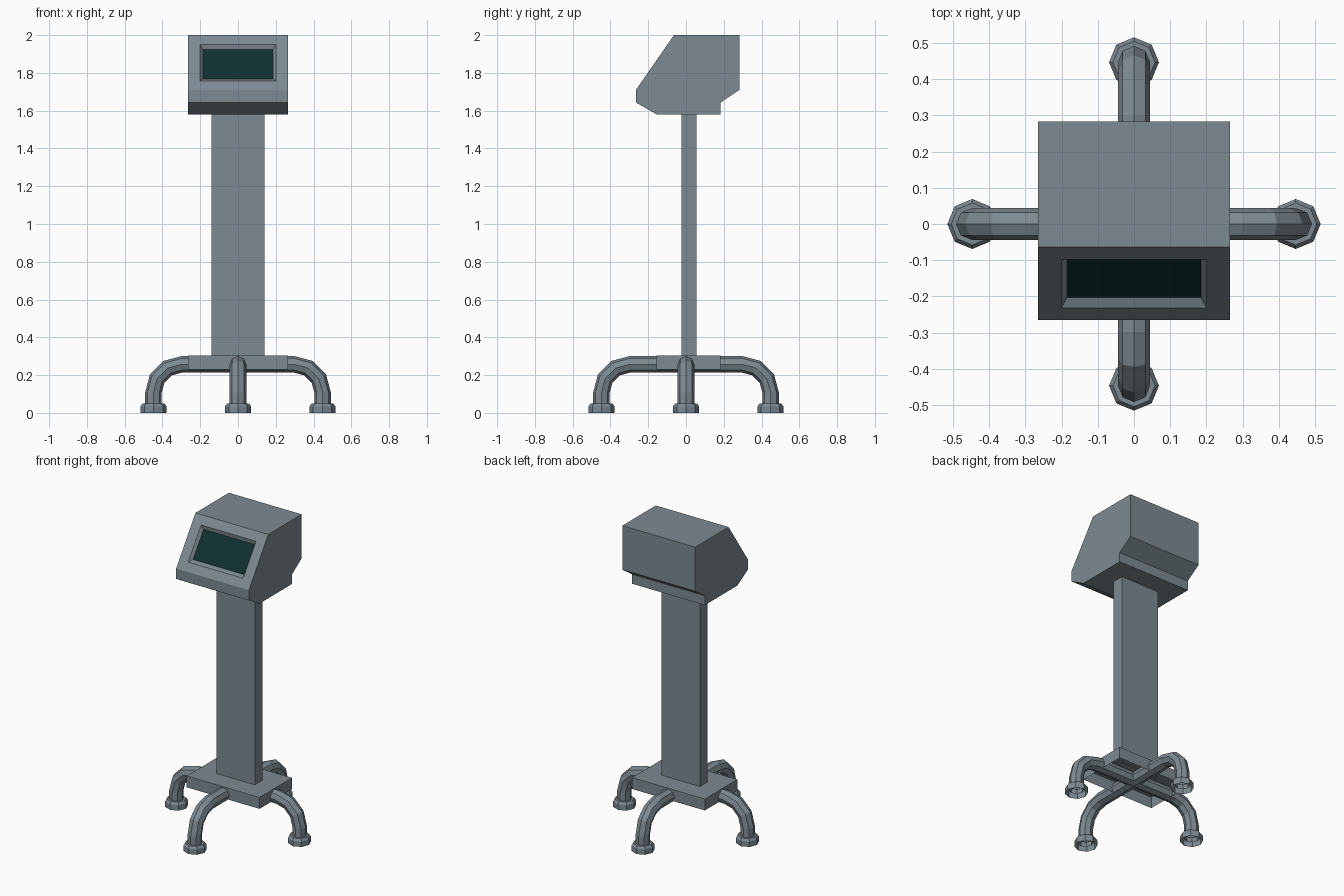
import bpy, bmesh, math
from mathutils import Vector

if "Cube" in bpy.data.objects:
    bpy.data.objects.remove(bpy.data.objects["Cube"])


def material(name, rgb):
    m = bpy.data.materials.new(name)
    m.diffuse_color = (*rgb, 1)
    m.use_nodes = True
    m.node_tree.nodes["Principled BSDF"].inputs["Base Color"].default_value = m.diffuse_color
    return m


grey = material("steel grey", (0.205, 0.255, 0.287))
teal = material("dark teal screen", (0.005, 0.030, 0.030))


def finish(name, bm, mats=(grey,)):
    bmesh.ops.recalc_face_normals(bm, faces=bm.faces)
    mesh = bpy.data.meshes.new(name)
    bm.to_mesh(mesh)
    bm.free()
    for m in mats:
        mesh.materials.append(m)
    ob = bpy.data.objects.new(name, mesh)
    bpy.context.collection.objects.link(ob)
    return ob


def box(name, x, y, z, open_bottom=False):
    bm = bmesh.new()
    bmesh.ops.create_cube(bm, size=1)
    for v in bm.verts:
        v.co = [r[0] if c < 0 else r[1] for r, c in zip((x, y, z), v.co)]
    bm.normal_update()
    if open_bottom:
        low = [f for f in bm.faces if f.normal.z < -0.5]
        bmesh.ops.delete(bm, geom=low, context='FACES_ONLY')
    return finish(name, bm)


def loft(bm, rings):
    loops = [[bm.verts.new(p) for p in r] for r in rings]
    for a, b in zip(loops, loops[1:]):
        for i in range(len(a)):
            j = (i + 1) % len(a)
            bm.faces.new((a[i], a[j], b[j], b[i]))


# Console head: extruded side profile
HW = 0.265
lower, upper = Vector((0, -0.265, 1.71)), Vector((0, -0.064, 2.0))
profile = [(-0.064, 2.0), (0.283, 2.0), (0.283, 1.71), (0.183, 1.643),
           (0.183, 1.58), (-0.155, 1.58), (-0.265, 1.643), (-0.265, 1.71)]
bm = bmesh.new()
left = [bm.verts.new((-HW, y, z)) for y, z in profile]
right = [bm.verts.new((HW, y, z)) for y, z in profile]
bm.faces.new(left)
bm.faces.new(right)
for i in range(len(profile) - 1):
    bm.faces.new((left[i], left[i + 1], right[i + 1], right[i]))

# Sloped front with a recessed screen, as three nested rectangles
slope = upper - lower
inward = Vector((0, slope.z, -slope.y)).normalized()


def rect(hw, t0, t1, depth):
    out = []
    for x, t in ((-hw, t0), (hw, t0), (hw, t1), (-hw, t1)):
        out.append(bm.verts.new(lower + slope * t + inward * depth + Vector((x, 0, 0))))
    return out


outer = [left[-1], right[-1], right[0], left[0]]
frame = rect(0.2, 0.165, 0.83, 0)
inner = rect(0.185, 0.235, 0.775, 0.018)
for a, b in ((outer, frame), (frame, inner)):
    for i in range(4):
        j = (i + 1) % 4
        bm.faces.new((a[i], a[j], b[j], b[i]))
bm.faces.new(inner).material_index = 1
finish("console_head", bm, (grey, teal))

# Column and hollow base plate
box("column", (-0.14, 0.14), (-0.025, 0.055), (0.30, 1.585))
box("base_plate", (-HW, HW), (-0.155, 0.183), (0.23, 0.305), open_bottom=True)

# Bent tube legs: two arched octagonal pipes crossing under the base
R, BEND, REACH, TOP = 0.044, 0.15, 0.448, 0.257
half = [(REACH, 0.02, 0)]
for k in range(4):
    a = math.radians(30 * k)
    half.append((REACH - BEND + BEND * math.cos(a), TOP - BEND + BEND * math.sin(a), a))
path = half + [(-x, z, math.pi - a) for x, z, a in reversed(half)]


def turn(p, ang):
    c, s = math.cos(ang), math.sin(ang)
    return Vector((p[0] * c - p[1] * s, p[0] * s + p[1] * c, p[2]))


for name, ang in (("side_legs", 0), ("front_back_legs", math.pi / 2)):
    bm = bmesh.new()
    rings = []
    for x, z, a in path:
        ring = []
        for k in range(8):
            q = k * math.pi / 4
            r = R * math.cos(q)
            p = (x + r * math.cos(a), R * math.sin(q), z + r * math.sin(a))
            ring.append(turn(p, ang))
        rings.append(ring)
    loft(bm, rings)
    finish(name, bm)

# Octagonal feet with chamfered tops
for k, side in enumerate(("right", "back", "left", "front")):
    centre = turn((REACH - 0.001, 0, 0), k * math.pi / 2)
    bm = bmesh.new()
    rings = []
    for r, z in ((0.069, 0), (0.069, 0.035), (0.058, 0.05), (0.04, 0.05)):
        rings.append([centre + Vector((r * math.cos(i * math.pi / 4),
                                       r * math.sin(i * math.pi / 4), z))
                      for i in range(8)])
    loft(bm, rings)
    finish(side + "_foot", bm)
